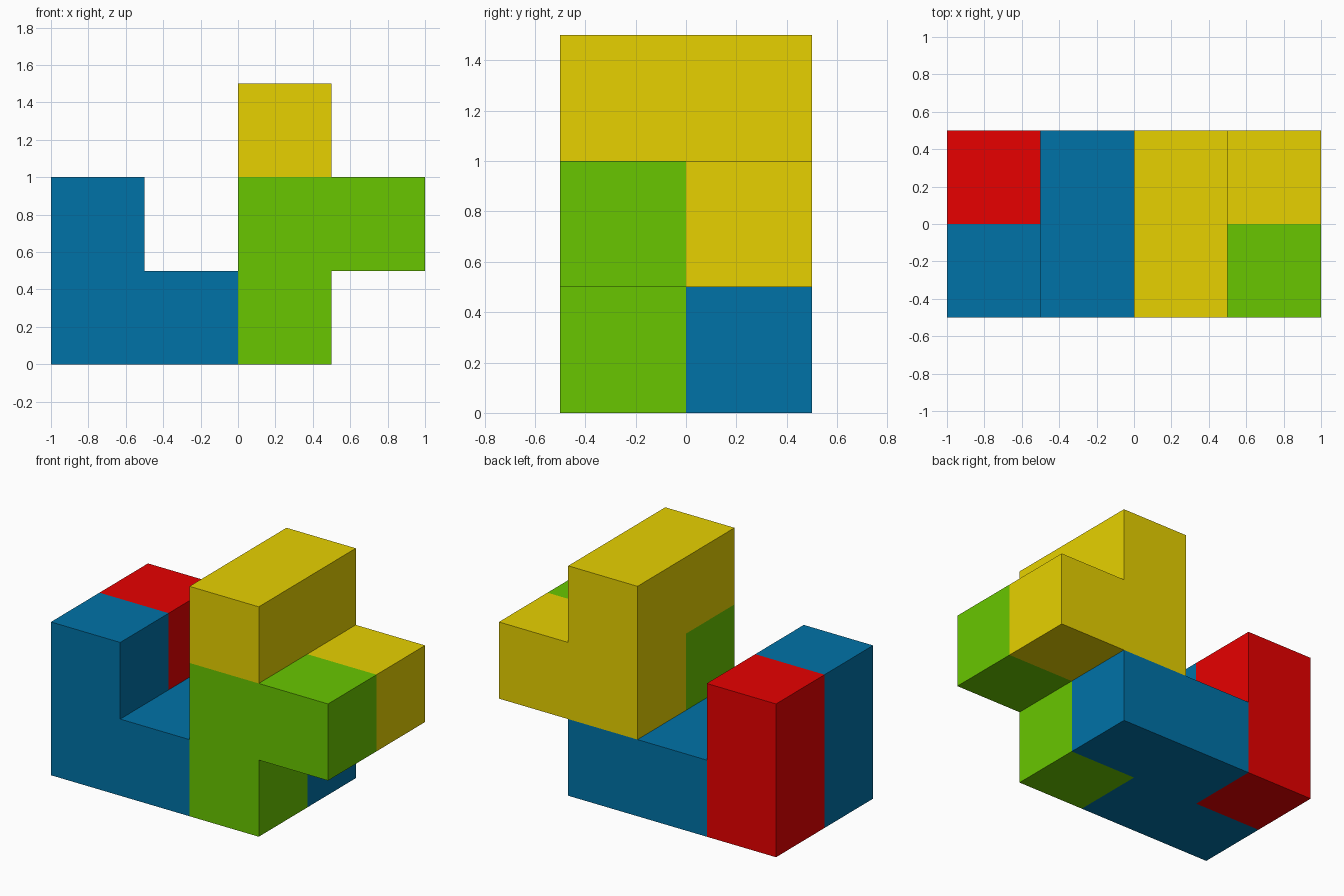
import bpy
import bmesh
from mathutils import Vector

if "Cube" in bpy.data.objects:
    bpy.data.objects.remove(bpy.data.objects["Cube"])

S = 0.5                                # edge of one cube cell
ORIGIN = Vector((-1.0, -0.5, 0.0))     # left, front, bottom corner

# Interlocking pieces: colour and the (x, y, z) cells each one fills
PIECES = {
    "blue": ((0.0, 0.17, 0.39),
             [(0, 0, 0), (0, 0, 1), (1, 0, 0), (1, 1, 0), (2, 1, 0)]),
    "red": ((0.8, 0.0, 0.0), [(0, 1, 0), (0, 1, 1)]),
    "green": ((0.14, 0.565, 0.0), [(2, 0, 0), (2, 0, 1), (3, 0, 1)]),
    "yellow": ((0.8, 0.64, 0.0),
               [(2, 1, 1), (3, 1, 1), (2, 0, 2), (2, 1, 2)]),
}
cells = {c: i for i, (_, group) in enumerate(PIECES.values()) for c in group}

mesh = bpy.data.meshes.new("cube_puzzle")
for name, (rgb, _) in PIECES.items():
    mat = bpy.data.materials.new(name)
    mat.diffuse_color = (*rgb, 1.0)
    mat.use_nodes = True
    mat.node_tree.nodes["Principled BSDF"].inputs["Base Color"].default_value = mat.diffuse_color
    mesh.materials.append(mat)

# Outer skin: one square wherever a cell has no neighbour
bm = bmesh.new()
for cell, index in cells.items():
    for axis in range(3):
        for side in (-1, 1):
            n = Vector((0, 0, 0))
            n[axis] = side
            if tuple(int(a + b) for a, b in zip(cell, n)) in cells:
                continue
            u = Vector((0, 0, 0))
            u[(axis + 1) % 3] = 1
            v = n.cross(u)
            mid = Vector(cell) + Vector((0.5, 0.5, 0.5)) + n / 2
            corners = [mid + (u * a + v * b) / 2
                       for a, b in ((-1, -1), (1, -1), (1, 1), (-1, 1))]
            face = bm.faces.new([bm.verts.new(ORIGIN + c * S) for c in corners])
            face.material_index = index

# Weld the skin and merge flat areas of the same colour
bmesh.ops.remove_doubles(bm, verts=bm.verts[:], dist=0.001)
bmesh.ops.dissolve_limit(bm, angle_limit=0.01, verts=bm.verts[:],
                         edges=bm.edges[:], delimit={'MATERIAL'})
bm.to_mesh(mesh)
bm.free()
puzzle = bpy.data.objects.new("cube_puzzle", mesh)
bpy.context.collection.objects.link(puzzle)
